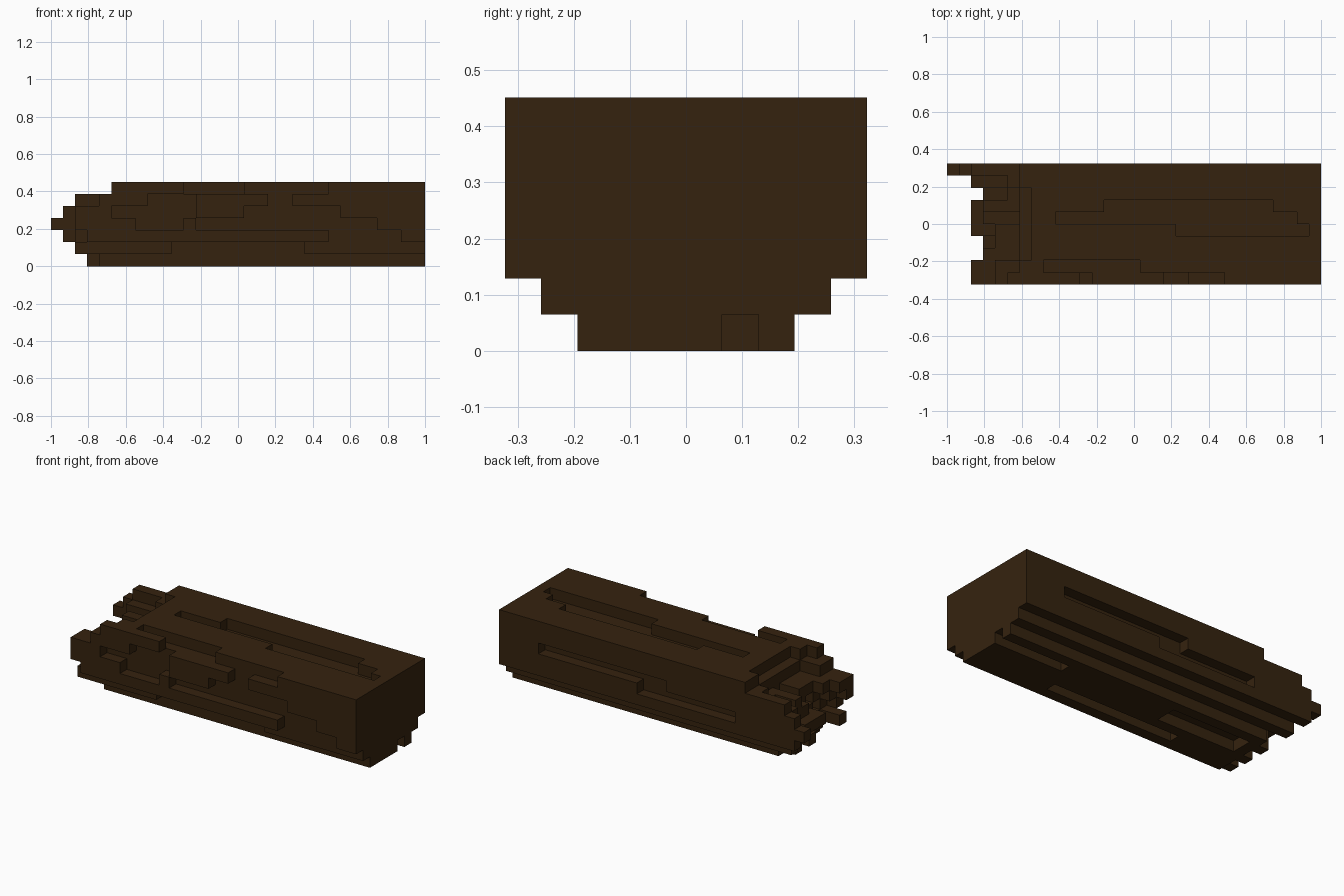
import bpy, bmesh
from mathutils import Vector

cube = bpy.data.objects.get("Cube")
if cube:
    bpy.data.objects.remove(cube, do_unlink=True)

# Block grid: 31 long, 10 deep, 7 high
NX, NY, NZ = 31, 10, 7
S = 2 / NX

bark = bpy.data.materials.new("dark_bark")
bark.use_nodes = True
color = (0.036, 0.0165, 0.0045, 1)
bark.diffuse_color = color
bark.node_tree.nodes["Principled BSDF"].inputs["Base Color"].default_value = color


def box(x, y, z):
    """Cells in half-open index ranges."""
    return {(i, j, k) for i in range(*x) for j in range(*y) for k in range(*z)}


# Broken end: first block of each column, one row per depth step, bottom to top
broken_end = [
    (9, 9, 3, 2, 2, 4, 5),
    (9, 2, 4, 3, 2, 4, 6),
    (4, 4, 5, 4, 3, 6, 7),
    (4, 3, 4, 5, 4, 6, 7),
    (3, 4, 2, 4, 4, 6, 7),
    (4, 5, 2, 3, 6, 6, 7),
    (3, 3, 2, 3, 3, 6, 7),
    (4, 4, 3, 5, 5, 6, 7),
    (9, 2, 3, 2, 2, 5, 6),
    (9, 9, 1, 0, 1, 2, 6),
]
cells = set()
for j, row in enumerate(broken_end):
    for k, start in enumerate(row):
        cells |= box((start, NX), (j, j + 1), (k, k + 1))

# Underside narrows in two steps
for k, inset in ((0, 2), (1, 1)):
    cells -= box((0, NX), (0, inset), (k, k + 1))
    cells -= box((0, NX), (NY - inset, NY), (k, k + 1))

grooves = [
    # front bark cracks
    ((10, 21), (1, 2), (1, 2)),
    ((23, 29), (0, 1), (2, 3)),
    ((7, 11), (0, 1), (3, 4)), ((12, 27), (0, 1), (3, 4)),
    ((5, 12), (0, 1), (4, 5)), ((16, 24), (0, 1), (4, 5)),
    ((8, 12), (0, 1), (5, 6)), ((18, 20), (0, 1), (5, 6)),
    ((11, 23), (0, 1), (6, 7)), ((8, 16), (1, 2), (6, 7)),
    # top crack
    ((13, 27), (6, 7), (6, 7)), ((9, 29), (5, 6), (6, 7)), ((19, 30), (4, 5), (6, 7)),
    # back cracks
    ((14, 27), (9, 10), (4, 5)), ((7, 17), (9, 10), (3, 4)),
    # underside cracks
    ((24, 31), (6, 7), (0, 1)), ((10, 23), (3, 4), (0, 1)), ((5, 13), (5, 7), (0, 1)),
]
for g in grooves:
    cells -= box(*g)

# Skin the blocks with their exposed faces
bm = bmesh.new()
verts = {}


def corner(p):
    if p not in verts:
        verts[p] = bm.verts.new(((p[0] - NX / 2) * S, (p[1] - NY / 2) * S, p[2] * S))
    return verts[p]


for c in sorted(cells):
    for axis in range(3):
        for side in (0, 1):
            n = list(c)
            n[axis] += 1 if side else -1
            if tuple(n) in cells:
                continue
            ring = []
            for u, v in ((0, 0), (1, 0), (1, 1), (0, 1)):
                p = list(c)
                p[axis] += side
                p[(axis + 1) % 3] += u
                p[(axis + 2) % 3] += v
                ring.append(corner(tuple(p)))
            bm.faces.new(ring if side else ring[::-1])

mesh = bpy.data.meshes.new("fallen_log")
bm.to_mesh(mesh)
bm.free()
mesh.materials.append(bark)
log = bpy.data.objects.new("fallen_log", mesh)
bpy.context.collection.objects.link(log)
